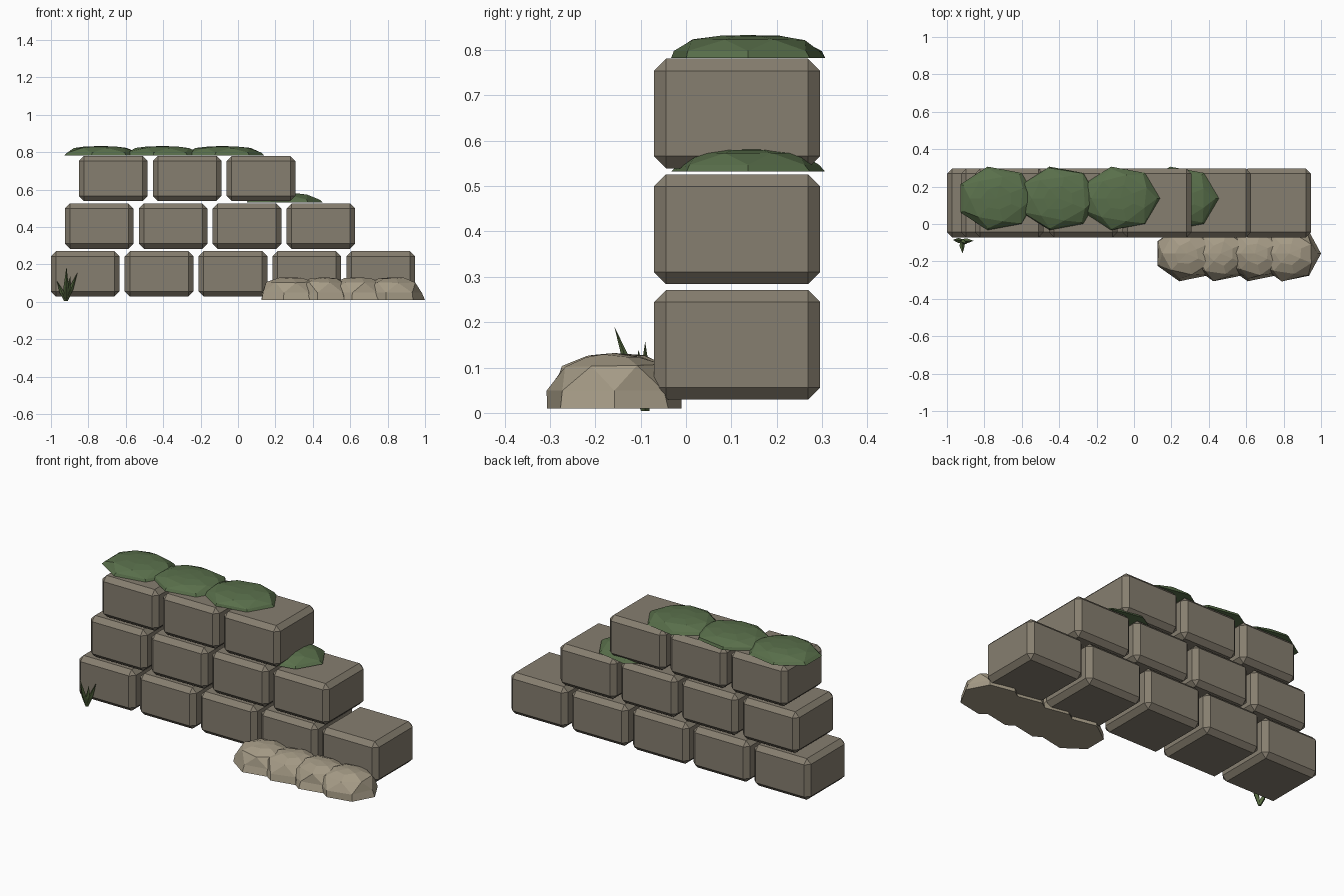
import bpy, bmesh, math, random
from mathutils import Vector

if "Cube" in bpy.data.objects:
    bpy.data.objects.remove(bpy.data.objects["Cube"])

random.seed(4)


def material(name, rgb):
    m = bpy.data.materials.new(name)
    m.diffuse_color = (*rgb, 1)
    m.use_nodes = True
    m.node_tree.nodes["Principled BSDF"].inputs["Base Color"].default_value = m.diffuse_color
    return m


STONE = material("stone", (0.24, 0.21, 0.16))
RUBBLE = material("rubble", (0.38, 0.33, 0.24))
MOSS = material("moss", (0.10, 0.16, 0.07))
GRASS = material("grass", (0.09, 0.14, 0.05))


def finish(bm, name, mat):
    bmesh.ops.recalc_face_normals(bm, faces=bm.faces)
    me = bpy.data.meshes.new(name)
    bm.to_mesh(me)
    bm.free()
    me.materials.append(mat)
    ob = bpy.data.objects.new(name, me)
    bpy.context.collection.objects.link(ob)
    return ob


def block(name, x, y, z, size):
    bm = bmesh.new()
    bmesh.ops.create_cube(bm, size=1)
    for v in bm.verts:
        v.co = Vector((v.co.x * size[0] + x, v.co.y * size[1] + y, v.co.z * size[2] + z))
    bmesh.ops.bevel(bm, geom=bm.edges[:], offset=0.027, segments=1,
                    affect='EDGES', profile=0.5)
    finish(bm, name, STONE)


def dome(name, centre, radii, profile, mat, jitter):
    # seven-sided faceted mound with a flat underside, one corner towards +x
    bm = bmesh.new()
    rings = []
    for i, (r, h) in enumerate(profile):
        ring = []
        for k in range(7):
            a = math.tau * (k + 0.5 * (i > 1)) / 7
            s = r + (random.uniform(-jitter, jitter) if i else 0)
            hz = h + (random.uniform(-jitter, 0) if i > 1 else 0)
            ring.append(bm.verts.new((centre[0] + radii[0] * s * math.cos(a),
                                      centre[1] + radii[1] * s * math.sin(a),
                                      centre[2] + radii[2] * hz)))
        rings.append(ring)
    for i in range(len(rings) - 1):
        a, b = rings[i], rings[i + 1]
        for k in range(7):
            n = (k + 1) % 7
            if i == 1:  # staggered ring: triangles
                bm.faces.new((a[k], a[n], b[k]))
                bm.faces.new((a[n], b[n], b[k]))
            else:
                bm.faces.new((a[k], a[n], b[n], b[k]))
    top = bm.verts.new((centre[0], centre[1], centre[2] + radii[2]))
    for k in range(7):
        bm.faces.new((rings[-1][k], rings[-1][(k + 1) % 7], top))
    bm.faces.new(rings[0])
    finish(bm, name, mat)


# Stepped courses of bevelled blocks
for row, (x0, count) in enumerate([(-0.817, 5), (-0.742, 4), (-0.667, 3)]):
    for i in range(count):
        block(f"wall_block_{row + 1}_{i + 1}", x0 + 0.395 * i, 0.1125,
              0.15 + 0.255 * row, (0.367, 0.367, 0.242))

# Moss caps on the top course and on the exposed step
moss_profile = [(1, 0), (0.95, 0.3), (0.7, 0.82), (0.38, 0.98)]
for i, (x, z) in enumerate([(-0.735, 0.783), (-0.405, 0.783), (-0.075, 0.783), (0.24, 0.532)]):
    dome(f"moss_patch_{i + 1}", (x, 0.137, z), (0.214, 0.174, 0.05), moss_profile, MOSS, 0.04)

# Row of fallen rubble at the foot of the wall
rock_profile = [(1, 0), (0.95, 0.32), (0.74, 0.8), (0.4, 0.98)]
for i in range(4):
    dome(f"rubble_stone_{i + 1}", (0.28 + 0.183 * i, -0.158, 0.01),
         (0.171, 0.152, 0.122), rock_profile, RUBBLE, 0.06)

# Grass tuft: thin tapered blades fanning from one root
tips = [(-0.917, -0.158, 0.19), (-0.858, -0.09, 0.157),
        (-0.968, -0.085, 0.112), (-0.895, -0.105, 0.14)]
for i, tip in enumerate(tips):
    root, tip = Vector((-0.92, -0.09, 0.004)), Vector(tip)
    bm = bmesh.new()
    levels = []
    for t, w in [(0, 0.009), (0.4, 0.014)]:
        c = root.lerp(tip, t)
        levels.append([bm.verts.new(c + Vector((w * dx, w * dy, 0)))
                       for dx, dy in [(1, 0), (0, 1), (-1, 0), (0, -1)]])
    apex = bm.verts.new(tip)
    for k in range(4):
        n = (k + 1) % 4
        bm.faces.new((levels[0][k], levels[0][n], levels[1][n], levels[1][k]))
        bm.faces.new((levels[1][k], levels[1][n], apex))
    bm.faces.new(levels[0])
    finish(bm, f"grass_blade_{i + 1}", GRASS)
